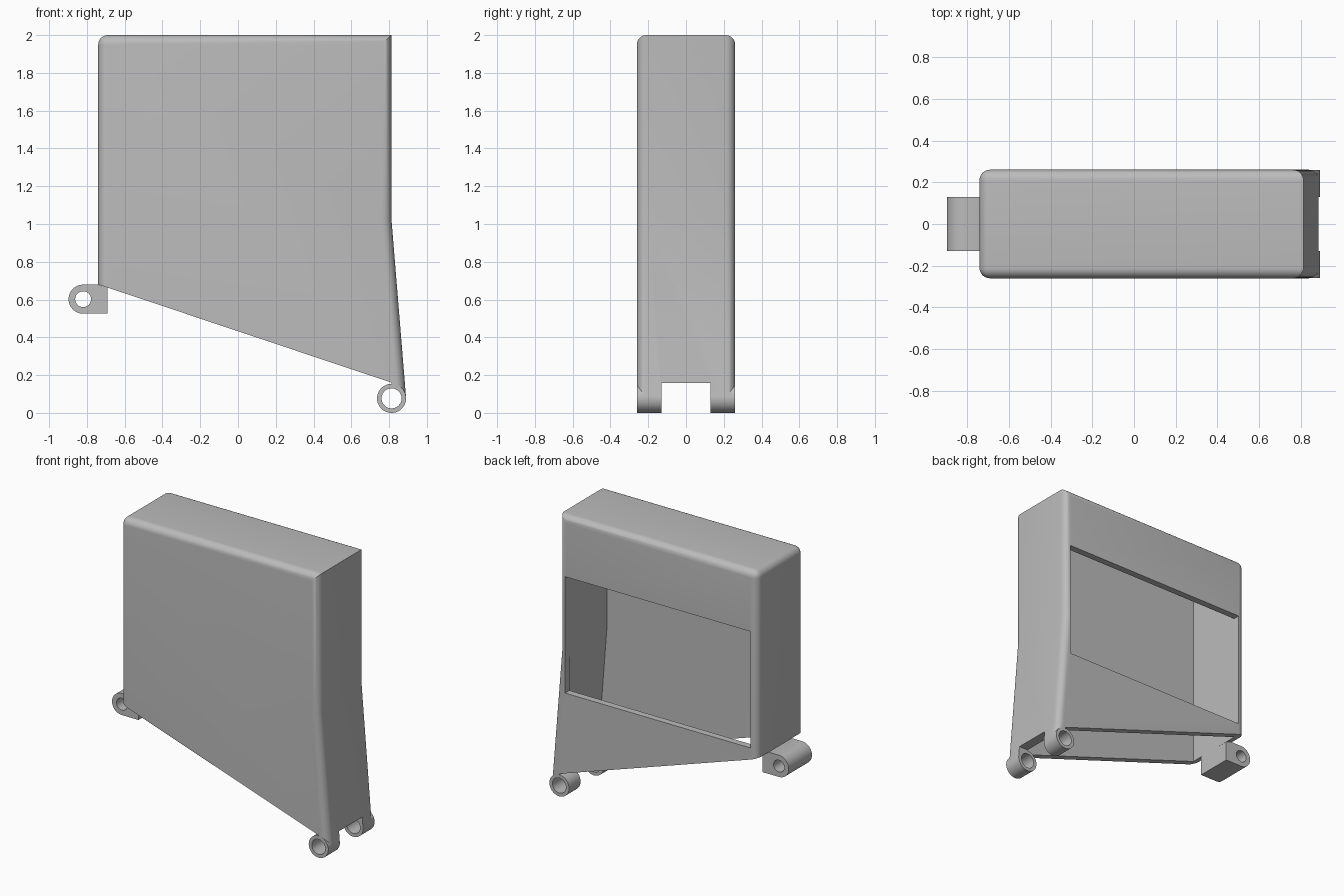
import bpy, bmesh, math

cube = bpy.data.objects.get("Cube")
if cube:
    bpy.data.objects.remove(cube, do_unlink=True)

grey = bpy.data.materials.new("plain grey")
grey.use_nodes = True
COLOUR = (0.5, 0.5, 0.5, 1)
grey.diffuse_color = COLOUR
grey.node_tree.nodes["Principled BSDF"].inputs["Base Color"].default_value = COLOUR

HALF = 0.26                 # half depth of the case
TAB = 0.13                  # half width of the lug and of the hinge gap
HINGE = (0.813, 0.077)
LUG = (-0.82, 0.602)
RADIUS = 0.077


def prism(name, profile, y0, y1, fillet=0, keep_round=None):
    """Extrude an x-z profile along y, optionally rounding chosen edges."""
    bm = bmesh.new()
    face = bm.faces.new([bm.verts.new((x, y0, z)) for x, z in profile])
    side = bmesh.ops.extrude_face_region(bm, geom=[face])["geom"]
    moved = [v for v in side if isinstance(v, bmesh.types.BMVert)]
    bmesh.ops.translate(bm, verts=moved, vec=(0, y1 - y0, 0))
    bmesh.ops.recalc_face_normals(bm, faces=bm.faces)
    if fillet:
        edges = [e for e in bm.edges if keep_round(*(v.co for v in e.verts))]
        bmesh.ops.bevel(bm, geom=edges, offset=fillet, offset_type='OFFSET',
                        segments=8, profile=0.5, affect='EDGES')
    mesh = bpy.data.meshes.new(name)
    bm.to_mesh(mesh)
    bm.free()
    mesh.materials.append(grey)
    obj = bpy.data.objects.new(name, mesh)
    bpy.context.collection.objects.link(obj)
    return obj


def arc(centre, radius, start=0, end=360, steps=40):
    full = end - start == 360
    count = steps if full else steps + 1
    angles = [math.radians(start + (end - start) * i / steps) for i in range(count)]
    return [(centre[0] + radius * math.cos(a), centre[1] + radius * math.sin(a))
            for a in angles]


def rect(x0, x1, z0, z1):
    return [(x0, z0), (x1, z0), (x1, z1), (x0, z1)]


def combine(target, other, operation):
    """Apply a boolean and remove the helper."""
    other.hide_render = True
    mod = target.modifiers.new("combine", 'BOOLEAN')
    mod.operation = operation
    mod.solver = 'EXACT'
    mod.object = other
    bpy.context.view_layer.objects.active = target
    bpy.ops.object.modifier_apply(modifier=mod.name)
    bpy.data.objects.remove(other, do_unlink=True)


def smooth(obj):
    bpy.ops.object.select_all(action='DESELECT')
    obj.select_set(True)
    bpy.context.view_layer.objects.active = obj
    bpy.ops.object.shade_smooth_by_angle(angle=math.radians(30))


# Case outline: sloping bottom, right side flaring out to the hinge
outline = [(-0.74, 0.68), (-0.74, 2), (0.812, 2), (0.812, 1.03),
           (0.89, HINGE[1]), (HINGE[0], HINGE[1]), (HINGE[0], 0.16)]


def rounded_edge(a, b):
    """Front and back rims except the bottom, plus the top corner by the lug."""
    if abs(a.y - b.y) > 0.1:
        return a.x < 0 and a.z > 1.9
    on_left = a.x < -0.7 and b.x < -0.7
    on_top = a.z > 1.9 and b.z > 1.9
    on_right = max(a.z, b.z) > 1 and min(a.x, b.x) > 0.8
    return on_left or on_top or on_right


case = prism("case", outline, -HALF, HALF, 0.05, rounded_edge)

# Hinge barrel across the bottom corner
combine(case, prism("barrel", arc(HINGE, RADIUS), -HALF + 0.001, HALF - 0.001), 'UNION')

# Hollow interior, open at the bottom
cavity = [(-0.69, 0.6), (-0.69, 1.95), (0.767, 1.95), (0.767, 1.03),
          (0.836, 0.159), (0.815, 0.159)]
combine(case, prism("cavity", cavity, -0.21, 0.212), 'DIFFERENCE')

# Back window, gap between the two hinge knuckles, and pin hole
combine(case, prism("window", rect(-0.689, 0.766, 0.745, 1.57), 0.1, 0.4), 'DIFFERENCE')
combine(case, prism("hinge_gap", rect(0.6, 1, -0.1, 0.158), -TAB, TAB), 'DIFFERENCE')
combine(case, prism("hinge_hole", arc(HINGE, 0.053), -0.4, 0.4), 'DIFFERENCE')
smooth(case)

# Side lug with rounded end and pin hole
lug_outline = arc(LUG, RADIUS, 90, 270, 20) + [
    (-0.69, LUG[1] - RADIUS), (-0.69, 0.663), (-0.74, LUG[1] + RADIUS)]
lug = prism("side_lug", lug_outline, -TAB, TAB)
combine(lug, prism("lug_hole", arc(LUG, 0.042), -0.3, 0.3), 'DIFFERENCE')
smooth(lug)
